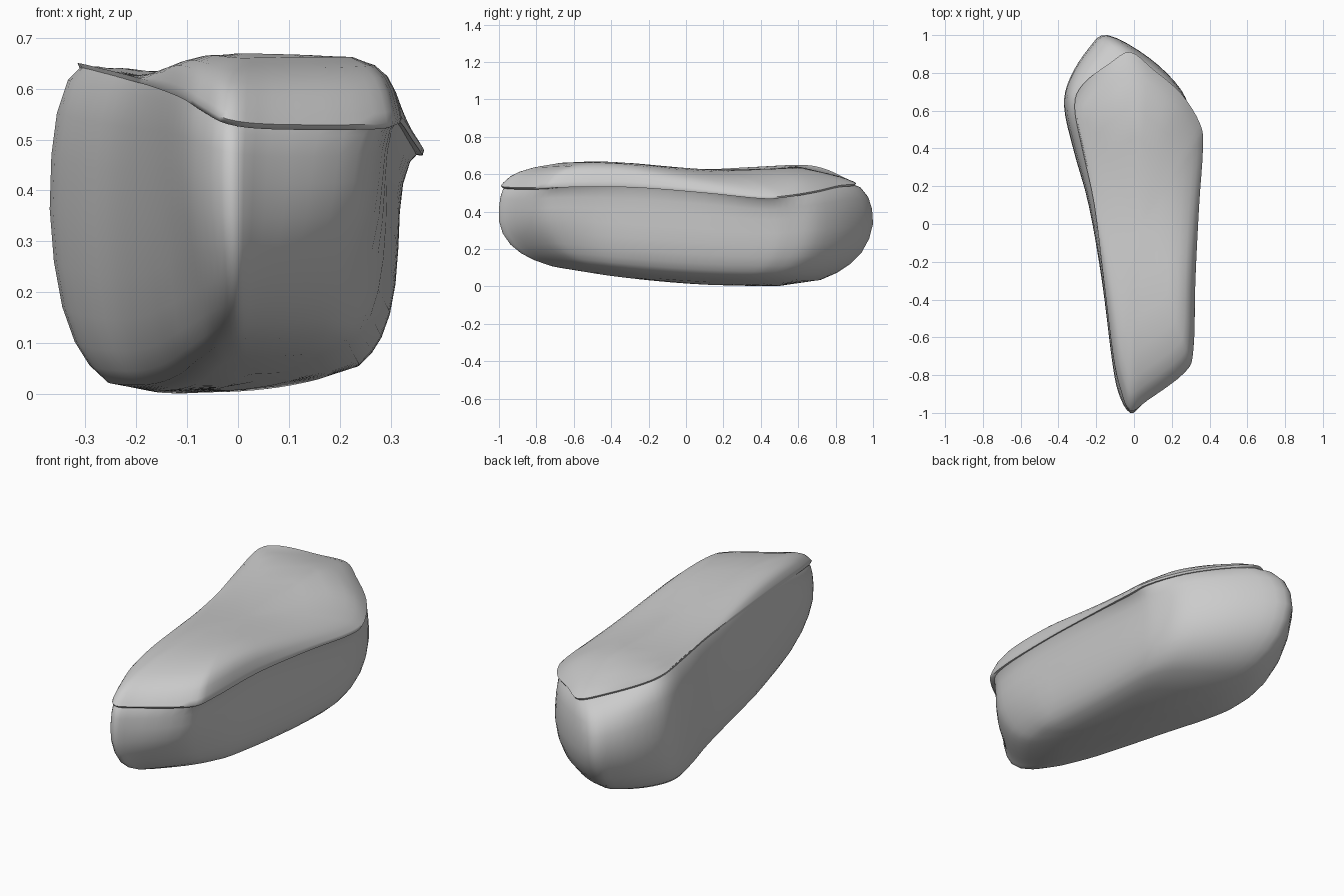
import bpy, bmesh, math
from mathutils import Vector

if "Cube" in bpy.data.objects:
    bpy.data.objects.remove(bpy.data.objects["Cube"])

stone = bpy.data.materials.new("light_grey")
stone.use_nodes = True
GREY = (0.6, 0.6, 0.6, 1)
stone.diffuse_color = GREY
stone.node_tree.nodes["Principled BSDF"].inputs["Base Color"].default_value = GREY

# Lip of the cap (x, y, z), anticlockwise from the front tip
LIP = [(-.02, -.99, .54), (.07, -.935, .53), (.27, -.785, .53), (.315, -.66, .54),
       (.325, -.3, .54), (.345, .1, .51), (.365, .4, .48), (.35, .53, .485),
       (.25, .69, .51), (.1, .82, .54), (-.02, .91, .55), (-.13, .85, .58),
       (-.27, .74, .63), (-.315, .62, .65), (-.27, .38, .64), (-.21, .1, .625),
       (-.16, -.3, .61), (-.11, -.7, .59), (-.07, -.88, .565)]
# Widest outline of the body (x, y), matching the lip point for point
WAIST = [(-.02, -1), (.055, -.945), (.225, -.79), (.275, -.64), (.295, -.3),
         (.31, .1), (.315, .4), (.305, .55), (.25, .71), (.08, .88),
         (-.14, 1), (-.24, .93), (-.34, .77), (-.37, .62), (-.32, .39),
         (-.24, .1), (-.17, -.3), (-.12, -.7), (-.085, -.89)]
CENTRE = Vector((.04, 0, 0))
STEPS = 4


def smooth_loop(points):
    """Closed Catmull-Rom curve through the points."""
    pts = [Vector(p).to_3d() for p in points]
    n, out = len(pts), []
    for i in range(n):
        a, b, c, d = (pts[(i + k) % n] for k in (-1, 0, 1, 2))
        for s in range(STEPS):
            t = s / STEPS
            out.append(b + (c - a) * t / 2 + (a * 2 - b * 5 + c * 4 - d) * t**2 / 2
                       + (b * 3 - a - c * 3 + d) * t**3 / 2)
    return out


def scaled(p, scale):
    return CENTRE + (p - CENTRE) * scale


def loft(name, rings, close_start, close_end):
    bm = bmesh.new()
    rows = [[bm.verts.new(p) for p in r] for r in rings]
    n = len(rows[0])
    for low, high in zip(rows, rows[1:]):
        for i in range(n):
            j = (i + 1) % n
            bm.faces.new((low[i], low[j], high[j], high[i]))
    for row, closed in ((rows[0], close_start), (rows[-1], close_end)):
        if closed:
            hub = bm.verts.new(sum((v.co for v in row), Vector()) / n)
            for i in range(n):
                bm.faces.new((row[i], row[(i + 1) % n], hub))
    bmesh.ops.recalc_face_normals(bm, faces=bm.faces)
    mesh = bpy.data.meshes.new(name)
    bm.to_mesh(mesh)
    bm.free()
    mesh.materials.append(stone)
    obj = bpy.data.objects.new(name, mesh)
    bpy.context.collection.objects.link(obj)
    bpy.ops.object.select_all(action='DESELECT')
    obj.select_set(True)
    bpy.context.view_layer.objects.active = obj
    bpy.ops.object.shade_smooth_by_angle(angle=math.radians(60))


def underside(q):
    front = .105 * (max(0, .4 - q.y) / 1.14) ** 1.8
    back = .03 * (max(0, q.y - .4) / .32) ** 2
    return front + back + .5 * (q.x + .08) ** 2


def crown(q):
    wave = .647 + .024 * math.cos((q.y + .55) * math.pi / .8)
    side_slope = 1.1 * max(0, q.x) ** 2 * max(0, q.y + .3)
    return wave - side_slope - .25 * max(0, q.y - .6)


lip = smooth_loop(LIP)
waist = smooth_loop(WAIST)


def body_ring(scale, mix, rise):
    """Waist blended towards the lip by mix, lifted from underside to lip by rise."""
    out = []
    for top, mid in zip(lip, waist):
        q = scaled(mid.lerp(top, mix), scale)
        base = underside(q)
        # The nose narrows to a keel low down at the front
        q.x *= 1 - .8 * max(0, -q.y - .4) * max(0, 1 - rise / .6)
        out.append(Vector((q.x, q.y, base + (top.z - .003 - base) * rise)))
    return out


def cap_ring(inset, rise, drop=0):
    """Lip moved inwards by inset and lifted towards the crown by rise."""
    out = []
    for p in lip:
        q = scaled(p, 1 - inset)
        out.append(Vector((q.x, q.y, p.z - drop + (crown(q) - p.z) * rise)))
    return out


# Body: rounded underside, full waist, shoulder tucked under the cap
loft("stone_body", [body_ring(*r) for r in (
    (.2, 0, 0), (.5, 0, 0), (.72, 0, .01), (.81, 0, .05), (.88, 0, .11),
    (.94, 0, .21), (.98, 0, .35), (1, 0, .52), (1, .06, .7),
    (.995, .22, .84), (.985, .55, .95), (.97, 1, 1))], True, False)

# Cap: thin overhanging lip rising into a gently waved top
loft("stone_cap", [cap_ring(*r) for r in (
    (.07, 0, .008), (.01, 0, .01), (0, 0), (.015, .16), (.05, .44), (.1, .65),
    (.18, .81), (.32, .94), (.5, .99), (.7, 1), (.88, 1))], False, True)
